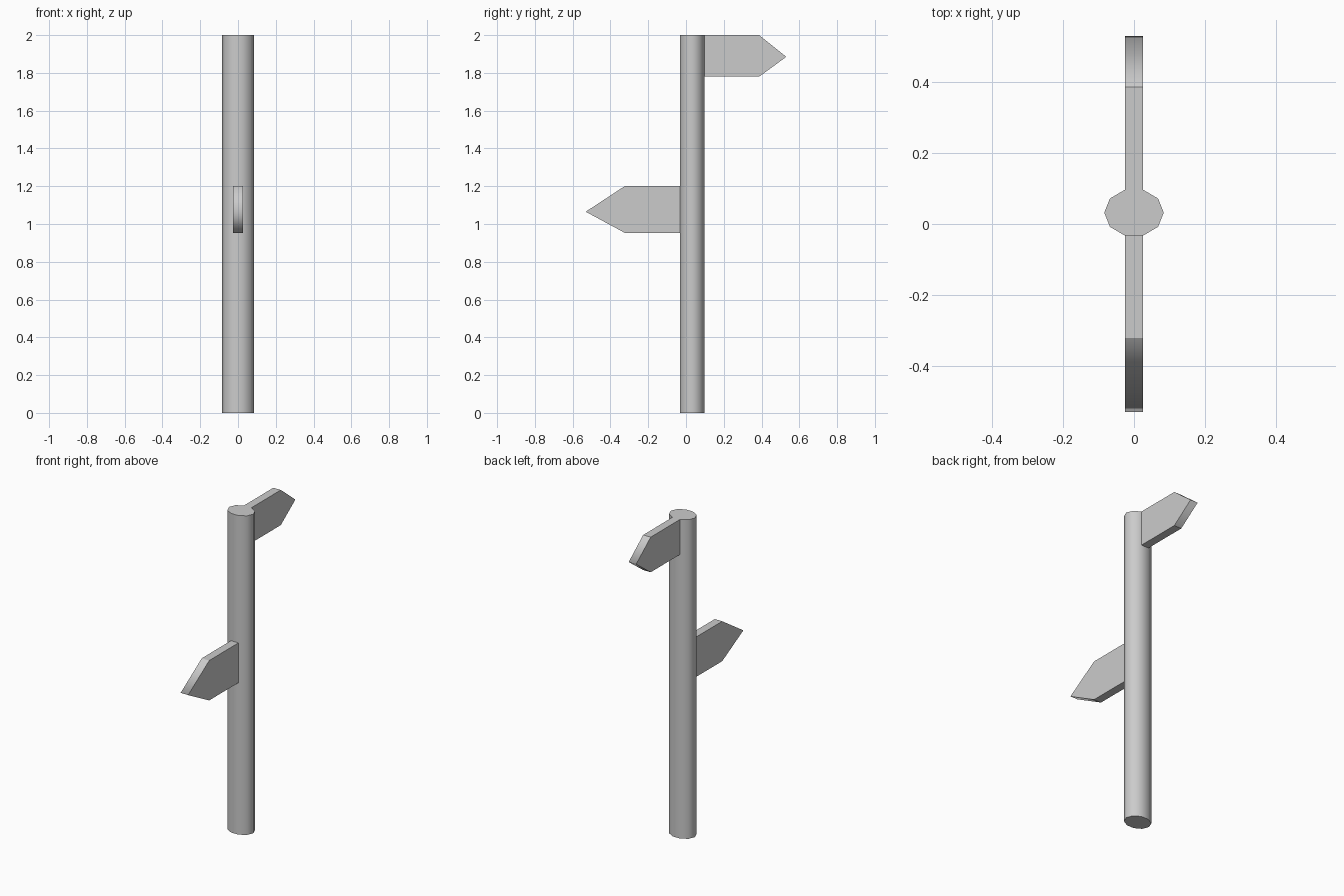
import bpy, bmesh
from math import cos, sin, radians

if "Cube" in bpy.data.objects:
    bpy.data.objects.remove(bpy.data.objects["Cube"])

POLE_Y, RX, RY, HEIGHT = 0.032, 0.084, 0.068, 2.0
HALF = RX * cos(radians(72))          # boards are as wide as one pole facet
FACET = RY * sin(radians(72))


def prism(name, points, offset, smooth_edge, open_side=None):
    """Extrude a closed outline; smooth_edge(i) says which long edges are soft."""
    bm = bmesh.new()
    n = len(points)
    a = [bm.verts.new(p) for p in points]
    b = [bm.verts.new([c + o for c, o in zip(p, offset)]) for p in points]
    bm.faces.new(a)
    bm.faces.new(b)
    for i in range(n):
        if i != open_side:
            j = (i + 1) % n
            bm.faces.new((a[i], a[j], b[j], b[i]))
    soft = [{a[i], b[i]} for i in range(n) if smooth_edge(i)]
    bmesh.ops.recalc_face_normals(bm, faces=bm.faces[:])
    for f in bm.faces:
        f.smooth = True
    for e in bm.edges:
        e.smooth = set(e.verts) in soft
    mesh = bpy.data.meshes.new(name)
    bm.to_mesh(mesh)
    bm.free()
    obj = bpy.data.objects.new(name, mesh)
    bpy.context.collection.objects.link(obj)
    return obj


def board(name, side, shoulder, tip, z_low, z_tip, z_high):
    """Pointed sign board growing out of the front or back facet of the pole."""
    root = POLE_Y + side * FACET
    outline = [(root, z_low), (shoulder, z_low), (tip, z_tip),
               (shoulder, z_high), (root, z_high)]
    prism(name, [(-HALF, y, z) for y, z in outline], (2 * HALF, 0, 0),
          lambda i: i == 2, open_side=4)


# Ten-sided oval pole, smooth round the sides
ring = [(RX * cos(radians(36 * i)), POLE_Y + RY * sin(radians(36 * i)), 0)
        for i in range(10)]
prism("pole", ring, (0, 0, HEIGHT), lambda i: True)

# Two arrow boards pointing opposite ways
board("upper_board", 1, 0.387, 0.531, 1.78, 1.885, HEIGHT)
board("lower_board", -1, -0.322, -0.531, 0.952, 1.065, 1.202)
